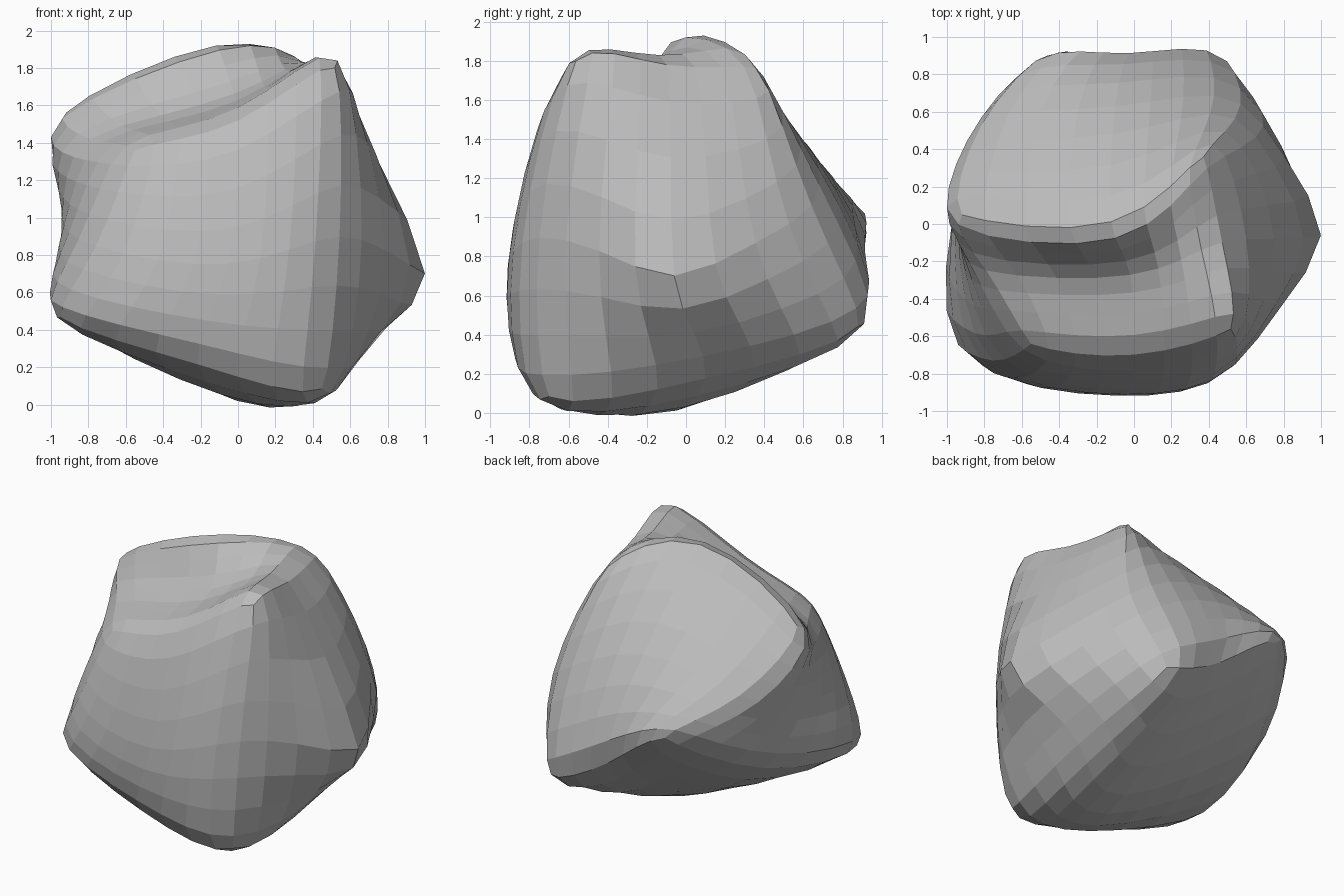
import bpy
from mathutils import Vector

cube = bpy.data.objects.get("Cube")
if cube:
    bpy.data.objects.remove(cube)

# Stone material
stone = bpy.data.materials.new("grey stone")
stone.use_nodes = True
colour = (0.5, 0.5, 0.5, 1)
stone.diffuse_color = colour
stone.node_tree.nodes["Principled BSDF"].inputs["Base Color"].default_value = colour

# Rings run: front -x corner, front, front +x corner, +x side,
# back +x corner, back, back -x corner, -x side
bottom_ring = [(-.94, -.6, .46), (-.22, -.79, .22), (.45, -.7, .08), (.55, .1, .18),
               (.46, .88, .44), (0, .88, .65), (-.46, .9, .96), (-.82, .28, .6)]
middle_ring = [(-.76, -.73, .85), (-.05, -.91, .75), (.54, -.75, .9), (1, -.06, .7),
               (.57, .64, 1.06), (-.1, .63, 1.36), (-.81, .54, 1.22), (-.94, -.02, 1)]
top_ring = [(-.55, -.64, 1.36), (0, -.7, 1.52), (.52, -.56, 1.8), (.47, -.1, 1.78),
            (.37, .36, 1.76), (-.12, .01, 1.92), (-.92, .05, 1.56), (-.79, -.25, 1.42)]
bottom_centre, top_centre = (.05, -.05, .04), (-.02, -.27, 1.66)
targets = [Vector(p) for p in
           bottom_ring + middle_ring + top_ring + [bottom_centre, top_centre]]

# Box-like cage: two bands of side quads plus four quads on each end
n = len(bottom_ring)
faces = []
for start in (0, n):
    for i in range(n):
        j = (i + 1) % n
        faces.append((start + i, start + j, start + n + j, start + n + i))
for i in range(1, n, 2):
    j, k = (i + 1) % n, (i + 2) % n
    faces.append((k, j, i, 3 * n))
    faces.append((2 * n + i, 2 * n + j, 2 * n + k, 3 * n + 1))

mesh = bpy.data.meshes.new("boulder")
mesh.from_pydata(targets, [], faces)
mesh.materials.append(stone)
boulder = bpy.data.objects.new("boulder", mesh)
bpy.context.collection.objects.link(boulder)

# Tighten the rims, the upright edges and the knob on the +x side
edge_crease = mesh.attributes.new("crease_edge", "FLOAT", "EDGE")
for edge in mesh.edges:
    a, b = sorted(edge.vertices)
    if b >= 3 * n:
        continue
    if a // n == b // n and a // n in (0, 2):
        edge_crease.data[edge.index].value = 0.25
    elif b - a == n and a % 2 == 0:
        edge_crease.data[edge.index].value = 0.15
point_crease = mesh.attributes.new("crease_vert", "FLOAT", "POINT")
point_crease.data[n + 3].value = 0.35

subdivide = boulder.modifiers.new("rounding", "SUBSURF")
subdivide.levels = subdivide.render_levels = 2

# Push the cage out until the rounded stone passes through the points
for step in range(12):
    bpy.context.view_layer.update()
    shape = boulder.evaluated_get(bpy.context.evaluated_depsgraph_get()).data
    errors = [goal - shape.vertices[i].co for i, goal in enumerate(targets)]
    for vertex, error in zip(mesh.vertices, errors):
        vertex.co += error * 0.8
    mesh.update()
    boulder.update_tag()
